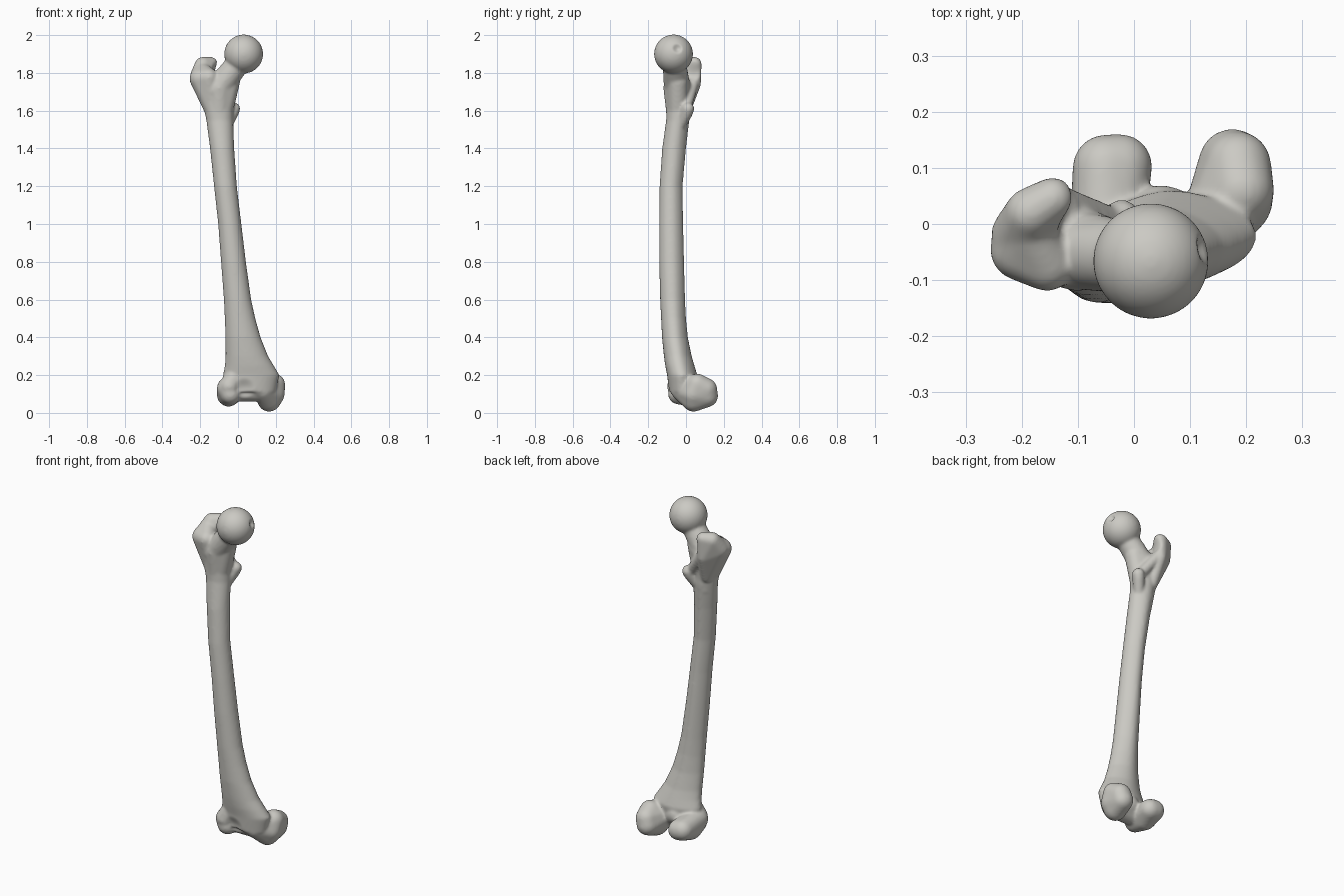
import bpy, bmesh
from math import cos, sin, pi
from mathutils import Vector, Matrix

cube = bpy.data.objects.get("Cube")
if cube:
    bpy.data.objects.remove(cube)

bone = bpy.data.materials.new("bone_grey")
bone.use_nodes = True
colour = (0.6, 0.59, 0.55, 1)
bone.diffuse_color = colour
bone.node_tree.nodes["Principled BSDF"].inputs["Base Color"].default_value = colour

mesh = bpy.data.meshes.new("thigh_bone")
final = bmesh.new()


def add(part):
    """Append a closed part to the whole bone."""
    bmesh.ops.recalc_face_normals(part, faces=part.faces)
    tmp = bpy.data.meshes.new("tmp")
    part.to_mesh(tmp)
    part.free()
    final.from_mesh(tmp)
    bpy.data.meshes.remove(tmp)


def hull(*balls):
    """Rounded lump: convex hull around balls given as x, y, z, radius."""
    part = bmesh.new()
    for x, y, z, r in balls:
        bmesh.ops.create_icosphere(part, subdivisions=4 if len(balls) == 1 else 3,
                                   radius=r, matrix=Matrix.Translation((x, y, z)))
    if len(balls) > 1:
        res = bmesh.ops.convex_hull(part, input=part.verts)
        junk = [g for g in res["geom_interior"] + res["geom_unused"]
                if isinstance(g, bmesh.types.BMVert)]
        bmesh.ops.delete(part, geom=list(set(junk)), context='VERTS')
    add(part)


def loft(rows, sides=32):
    """Shaft from rows of z, x range, y range, narrowed towards the back ridge."""
    part = bmesh.new()
    rings = []
    for z, x0, x1, y0, y1 in rows:
        ring = []
        for i in range(sides):
            a = 2 * pi * i / sides
            pinch = 1 - 0.22 * max(0, sin(a)) ** 2
            ring.append(part.verts.new(((x0 + x1) / 2 + (x1 - x0) / 2 * cos(a) * pinch,
                                        (y0 + y1) / 2 + (y1 - y0) / 2 * sin(a), z)))
        rings.append(ring)
    for lo, hi in zip(rings, rings[1:]):
        for i in range(sides):
            j = (i + 1) % sides
            part.faces.new((lo[i], lo[j], hi[j], hi[i]))
    part.faces.new(rings[0][::-1])
    part.faces.new(rings[-1])
    add(part)


# Bowed shaft, flaring towards the knee
loft([(0.11, -0.07, 0.2, -0.09, 0.05), (0.2, -0.08, 0.22, -0.1, 0.06),
      (0.25, -0.07, 0.19, -0.11, 0.045), (0.3, -0.066, 0.16, -0.117, 0.03),
      (0.4, -0.067, 0.12, -0.127, 0.01), (0.5, -0.07, 0.092, -0.132, 0),
      (0.6, -0.075, 0.07, -0.137, -0.005), (0.8, -0.09, 0.042, -0.142, -0.01),
      (1, -0.105, 0.018, -0.142, -0.015), (1.2, -0.127, -0.006, -0.14, -0.018),
      (1.4, -0.148, -0.02, -0.126, 0), (1.55, -0.168, -0.025, -0.105, 0.018),
      (1.7, -0.2, -0.025, -0.105, 0.02)])

# Ball head, neck and the block below the neck
hull((0.03, -0.066, 1.9, 0.103))
hull((0.0, -0.062, 1.85, 0.062), (-0.045, -0.05, 1.79, 0.062), (-0.11, -0.045, 1.71, 0.072))
hull((-0.1, -0.045, 1.72, 0.075), (-0.045, -0.045, 1.75, 0.055), (-0.1, -0.042, 1.52, 0.055))

# Greater trochanter: front mass and taller rear crest
hull((-0.2, -0.045, 1.77, 0.057), (-0.155, -0.07, 1.775, 0.05), (-0.19, -0.01, 1.81, 0.045),
     (-0.14, -0.045, 1.62, 0.046))
hull((-0.2, -0.02, 1.78, 0.055), (-0.185, 0.02, 1.84, 0.045), (-0.145, 0.045, 1.847, 0.038),
     (-0.145, 0.045, 1.74, 0.034), (-0.13, -0.01, 1.6, 0.035))

# Crest to the lesser trochanter, and the lesser trochanter itself
hull((-0.135, 0.04, 1.75, 0.03), (-0.04, 0.0, 1.62, 0.03))
hull((-0.022, 0.01, 1.61, 0.034), (-0.028, 0.005, 1.59, 0.032), (-0.055, -0.025, 1.53, 0.03))

# Outer condyle
hull((-0.05, 0.1, 0.115, 0.06), (-0.025, 0.103, 0.11, 0.058), (-0.05, 0.03, 0.095, 0.062),
     (-0.05, -0.03, 0.13, 0.062), (-0.04, -0.04, 0.1, 0.055))

# Inner condyle with its side bulge
hull((0.175, 0.11, 0.09, 0.06), (0.185, 0.105, 0.125, 0.06), (0.192, 0.06, 0.15, 0.058),
     (0.165, 0.04, 0.068, 0.062), (0.185, 0.04, 0.1, 0.062), (0.13, -0.025, 0.12, 0.055))

# Front lips and the saddle between the condyles
hull((-0.045, -0.045, 0.14, 0.055), (-0.02, -0.04, 0.19, 0.05))
hull((0.11, -0.035, 0.13, 0.052), (0.08, -0.045, 0.19, 0.05))
hull((-0.02, -0.015, 0.115, 0.055), (0.13, -0.015, 0.115, 0.055), (0.05, 0.015, 0.15, 0.055))

final.to_mesh(mesh)
final.free()
thigh = bpy.data.objects.new("thigh_bone", mesh)
bpy.context.collection.objects.link(thigh)
bpy.context.view_layer.objects.active = thigh
thigh.select_set(True)

# Fuse the parts into one skin and soften the joints
fuse = thigh.modifiers.new("fuse", 'REMESH')
fuse.mode = 'VOXEL'
fuse.voxel_size = 0.007
soften = thigh.modifiers.new("soften", 'SMOOTH')
soften.factor = 0.5
soften.iterations = 10
for name in ("fuse", "soften"):
    bpy.ops.object.modifier_apply(modifier=name)


def dent(centre, radius, push):
    """Press a soft hollow into the surface."""
    centre, push = Vector(centre), Vector(push)
    for v in thigh.data.vertices:
        d = (v.co - centre).length / radius
        if d < 1:
            v.co += push * (1 - d * d) ** 2


# Pit in the head, hollow beside the trochanter, groove at the knee
dent((0.126, -0.045, 1.93), 0.03, (-0.014, 0, -0.004))
dent((-0.11, 0.03, 1.81), 0.06, (-0.02, -0.01, -0.015))
dent((0.035, -0.08, 0.13), 0.06, (0, 0.015, 0))

thigh.data.materials.clear()
thigh.data.materials.append(bone)
for face in thigh.data.polygons:
    face.material_index = 0
bpy.ops.object.shade_smooth()
